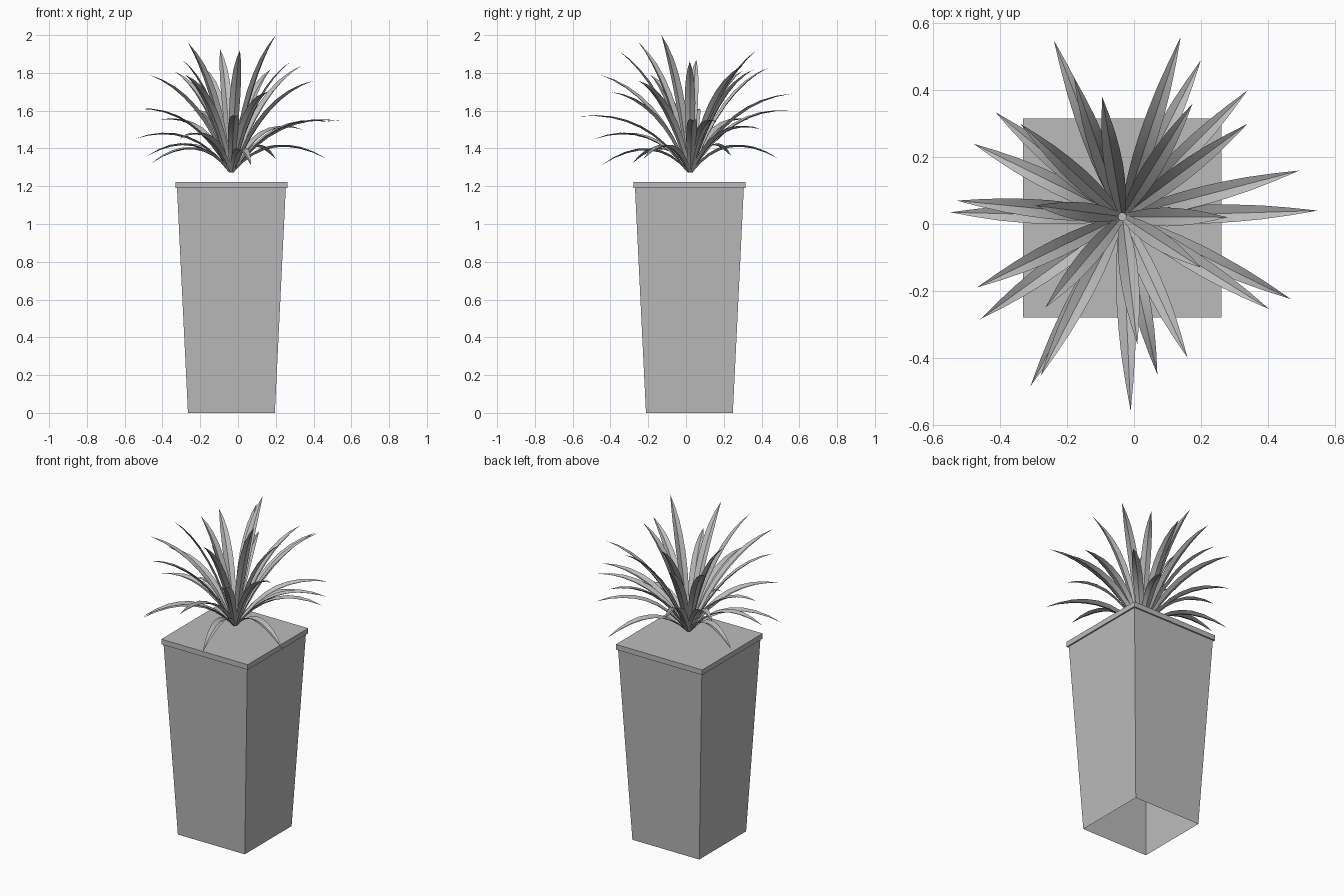
import bpy, bmesh, math
from mathutils import Vector

if "Cube" in bpy.data.objects:
    bpy.data.objects.remove(bpy.data.objects["Cube"])

grey = bpy.data.materials.new("pale_grey")
grey.diffuse_color = (0.5, 0.5, 0.5, 1)
grey.use_nodes = True
grey.node_tree.nodes["Principled BSDF"].inputs["Base Color"].default_value = grey.diffuse_color
CX, CY = -0.035, 0.018


def make_object(name, bm):
    mesh = bpy.data.meshes.new(name)
    bm.to_mesh(mesh)
    bm.free()
    mesh.materials.append(grey)
    obj = bpy.data.objects.new(name, mesh)
    bpy.context.collection.objects.link(obj)
    return obj


def square_loft(name, rings, cap):
    """Stack square rings given as (half width, z)."""
    bm = bmesh.new()
    loops = [[bm.verts.new((CX + sx * h, CY + sy * h, z))
              for sx, sy in ((-1, -1), (1, -1), (1, 1), (-1, 1))] for h, z in rings]
    for a, b in zip(loops, loops[1:]):
        for i in range(4):
            j = (i + 1) % 4
            bm.faces.new((a[i], a[j], b[j], b[i]))
    if cap:
        bm.faces.new(loops[-1])
    return make_object(name, bm)


# Tapered planter, open underneath, and its capped rim
square_loft("planter_body", [(0.23, 0), (0.288, 1.19)], False)
square_loft("planter_rim", [(0.288, 1.19), (0.297, 1.19), (0.297, 1.222)], True)

# Leaf tips (x, y, z)
TIPS = [
    (-.24, .55, 1.60), (-.18, .44, 1.83), (-.095, .38, 1.925), (.14, .56, 1.69),
    (.20, .49, 1.345), (.175, .36, 1.82), (.34, .40, 1.50), (.34, .30, 1.84),
    (.495, .16, 1.54), (.55, .04, 1.545), (.28, .02, 1.86), (.47, -.225, 1.345),
    (.405, -.255, 1.76), (.20, -.13, 2.0), (.16, -.40, 1.70), (.07, -.45, 1.31),
    (.01, -.36, 1.92), (-.01, -.56, 1.57), (-.31, -.485, 1.45), (-.28, -.455, 1.79),
    (-.265, -.25, 1.96), (-.46, -.285, 1.32), (-.47, -.19, 1.79), (-.55, .035, 1.45),
    (-.53, .07, 1.61), (-.295, .055, 1.87), (-.48, .24, 1.36), (-.415, .335, 1.55),
    (-.34, .30, 1.81)]
WIDTHS = [.4, .6, .82, .96, 1, .92, .74, .42, 0]
BASE = Vector((-0.035, 0.022, 1.272))


def add_leaf(bm, tip):
    """Arched leaf with a folded midrib, pointed at the tip."""
    tip = Vector(tip)
    out = Vector((tip.x - BASE.x, tip.y - BASE.y, 0))
    side = Vector((-out.y, out.x, 0)).normalized()
    start = BASE + out.normalized() * 0.012
    ctrl = BASE + out * 0.4
    ctrl.z = BASE.z + 0.2 + 0.42 * (tip.z - BASE.z)
    rows = []
    n = len(WIDTHS) - 1
    for i, w in enumerate(WIDTHS):
        t = i / n
        p = start * (1 - t) ** 2 + ctrl * (2 * t * (1 - t)) + tip * t * t
        tangent = ((ctrl - start) * (1 - t) + (tip - ctrl) * t).normalized()
        up = tangent.cross(side)
        half = 0.028 * w
        mid = bm.verts.new(p)
        if w == 0:
            rows.append((mid, mid, mid))
        else:
            lift = up * half * 0.4
            rows.append((bm.verts.new(p - side * half + lift), mid,
                         bm.verts.new(p + side * half + lift)))
    for a, b in zip(rows, rows[1:]):
        for k in (0, 1):
            corners = [a[k], b[k], b[k + 1], a[k + 1]]
            face = bm.faces.new(list(dict.fromkeys(corners))[::-1])
            face.smooth = True
        edge = bm.edges.get((a[1], b[1]))
        edge.smooth = False


# Rosette of leaves
bm = bmesh.new()
for tip in TIPS:
    add_leaf(bm, tip)
make_object("plant_leaves", bm)
